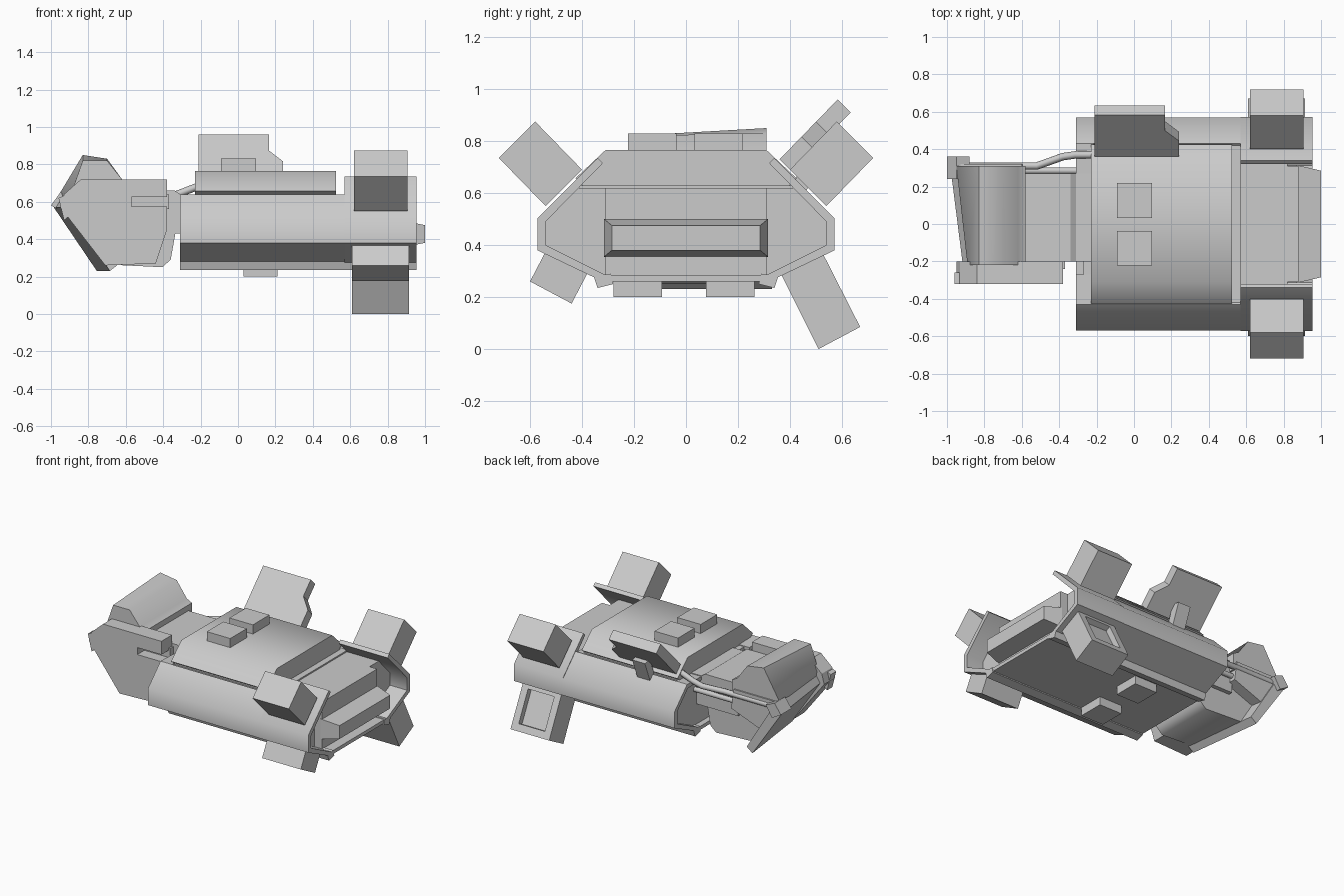
import bpy, bmesh, math

if "Cube" in bpy.data.objects:
    bpy.data.objects.remove(bpy.data.objects["Cube"])


def make(name, a, b, smooth=False, recess=None):
    """Solid between two matching rings; recess is the index of a side face to sink in."""
    bm = bmesh.new()
    va = [bm.verts.new(p) for p in a]
    vb = [bm.verts.new(p) for p in b]
    n = len(a)
    bm.faces.new(va)
    bm.faces.new(vb[::-1])
    sides = []
    for i in range(n):
        j = (i + 1) % n
        sides.append(bm.faces.new((va[j], va[i], vb[i], vb[j])))
    bmesh.ops.recalc_face_normals(bm, faces=bm.faces[:])
    if recess is not None:
        bm.normal_update()
        f = sides[recess]
        bmesh.ops.inset_individual(bm, faces=[f], thickness=.07)
        move = -f.normal * .04
        bmesh.ops.inset_individual(bm, faces=[f], thickness=.001)
        for v in f.verts:
            v.co += move
    me = bpy.data.meshes.new(name)
    bm.to_mesh(me)
    bm.free()
    ob = bpy.data.objects.new(name, me)
    bpy.context.collection.objects.link(ob)
    if smooth:
        bpy.ops.object.select_all(action='DESELECT')
        bpy.context.view_layer.objects.active = ob
        ob.select_set(True)
        bpy.ops.object.shade_smooth_by_angle(angle=math.radians(50))
    return ob


def along_x(name, yz, x0, x1, smooth=False, recess=None):
    return make(name, [(x0, y, z) for y, z in yz], [(x1, y, z) for y, z in yz], smooth, recess)


def along_y(name, xz, y0, y1, smooth=False):
    return make(name, [(x, y0, z) for x, z in xz], [(x, y1, z) for x, z in xz], smooth)


def box(name, x0, x1, y0, y1, z0, z1):
    return along_x(name, [(y0, z0), (y1, z0), (y1, z1), (y0, z1)], x0, x1)


def both(half):
    return half + [(-y, z) for y, z in half[::-1]]


# Hull core with overhanging raised roof, then the lower engine bay behind it
along_x("hull_core", both([(.31, .27), (.54, .39), (.54, .5), (.42, .63)]), -.27, .57)
along_x("roof", both([(.40, .61), (.40, .64), (.425, .657), (.31, .765)]), -.23, .525, True)
along_x("engine_bay", both([(.31, .28), (.54, .39), (.54, .5), (.42, .62)]), .57, .82)
along_x("engine_block", both([(.31, .28), (.31, .62)]), .64, .88)


def ring(x, y, lo, hi):
    return [(x, -y, lo), (x, y, lo), (x, y, hi), (x, -y, hi)]


make("engine_nozzle", ring(.87, .315, .355, .5), ring(1.0, .285, .38, .475))

# Side armour shells: taller at the rear, with rails along the lower edges
for s, side in ((-1, "front"), (1, "back")):
    shell = [(.31, .26), (.57, .38), (.57, .5), (.43, .64),
             (.41, .62), (.54, .49), (.54, .4), (.31, .29)]
    rear = [(.31, .255), (.572, .38), (.572, .503), (.34, .735),
            (.32, .715), (.54, .49), (.54, .4), (.31, .285)]
    along_x(side + "_armour", [(s * y, z) for y, z in shell], -.31, .57, True)
    along_x(side + "_rear_armour", [(s * y, z) for y, z in rear], .57, .955, True)
    along_x(side + "_rail", [(s * y, z) for y, z in
            [(.28, .25), (.34, .235), (.355, .28), (.29, .29)]], -.31, .955)
    along_x(side + "_front_deck", [(s * y, z) for y, z in
            [(.27, .61), (.42, .61), (.43, .64), (.27, .635)]], -.31, -.22)
box("belly_plate", -.31, .95, -.31, .31, .26, .285)

# Roof hatches and belly pads
for i, y in enumerate((-.13, .125)):
    box(f"roof_hatch_{i}", -.09, .095, y - .093, y + .093, .75, .83)
for i, y in enumerate((-.185, .17)):
    box(f"belly_pad_{i}", .03, .21, y - .093, y + .093, .2, .27)

# Rear thruster pods; the long lower one has a sunk outer panel
for s, side in ((-1, "front"), (1, "back")):
    along_x(side + "_upper_pod", [(s * y, z) for y, z in
            [(.72, .735), (.58, .875), (.40, .69), (.54, .55)]], .62, .905)
along_x("back_lower_pod", [(.51, .0), (.67, .085), (.52, .38), (.36, .3)], .61, .915, recess=1)
along_x("front_lower_pod", [(-.6, .26), (-.44, .175), (-.38, .29), (-.54, .375)], .61, .915)

# Single tilted fin on the back side, with its bracket
fin = [(-.21, 0), (-.21, .32), (.165, .32), (.165, .2), (.24, .12), (.24, 0)]
make("tilted_fin", [(x, .36 + .7 * t, .73 + .72 * t) for x, t in fin],
     [(x, .41 + .7 * t, .68 + .72 * t) for x, t in fin])
along_x("fin_bracket", [(.41, .62), (.46, .6), (.52, .75), (.46, .76)], -.04, .06)

# Neck
box("neck", -.6, -.22, -.2, .27, .43, .62)
along_y("neck_top", [(-.62, .6), (-.62, .66), (-.34, .66), (-.31, .64), (-.23, .64), (-.23, .6)],
        -.2, .27)

# Head: visor leaning back towards the front side, chin and face plate
visor = [(-.58, .70), (-.62, .72), (-.70, .83), (-.83, .85), (-.95, .65), (-.88, .55), (-.58, .58)]
make("visor", [(max(x, -.89), -.22, min(z, .82)) for x, z in visor],
     [(x, .31, z) for x, z in visor], True)
along_y("chin", [(-.87, .56), (-.71, .265), (-.405, .25), (-.36, .29), (-.335, .43), (-.38, .6)],
        -.2, .24, True)
face = [(-.985, .57), (-.94, .64), (-.71, .265), (-.755, .23)]
make("face_plate", [(x + .07, -.22, z) for x, z in face], [(x, .33, z) for x, z in face])

# Head side plates; the front one is slotted at the rear
cheek = [(-.38, .72), (-.84, .72), (-.93, .64), (-.95, .57), (-.71, .26), (-.44, .27), (-.38, .45),
         (-.38, .575), (-.57, .575), (-.57, .625), (-.38, .625)]
along_y("front_cheek", cheek, -.32, -.2)
box("front_cheek_inner", -.58, -.37, -.24, -.19, .56, .64)
along_y("front_cheek_tip", [(-.96, .62), (-.86, .66), (-.86, .56), (-.93, .5)], -.32, -.26)
along_y("back_cheek", [(-.96, .56), (-.93, .64), (-.6, .64), (-.58, .5), (-.84, .4)], .23, .32)
along_y("back_cheek_tip", [(-1, .58), (-.95, .65), (-.88, .62), (-.93, .54)], .24, .36)


# Hoses from the head into the hull
def hose(name, pts, r):
    cu = bpy.data.curves.new(name, 'CURVE')
    cu.dimensions = '3D'
    cu.bevel_depth = r
    cu.bevel_resolution = 2
    cu.use_fill_caps = True
    sp = cu.splines.new('POLY')
    sp.points.add(len(pts) - 1)
    for p, c in zip(sp.points, pts):
        p.co = (*c, 1)
    bpy.context.collection.objects.link(bpy.data.objects.new(name, cu))


hose("upper_hose", [(-.93, .31, .6), (-.52, .31, .6), (-.38, .36, .62), (-.31, .37, .645),
                    (-.22, .37, .68)], .02)
hose("lower_hose", [(-.93, .285, .54), (-.22, .285, .54)], .018)
